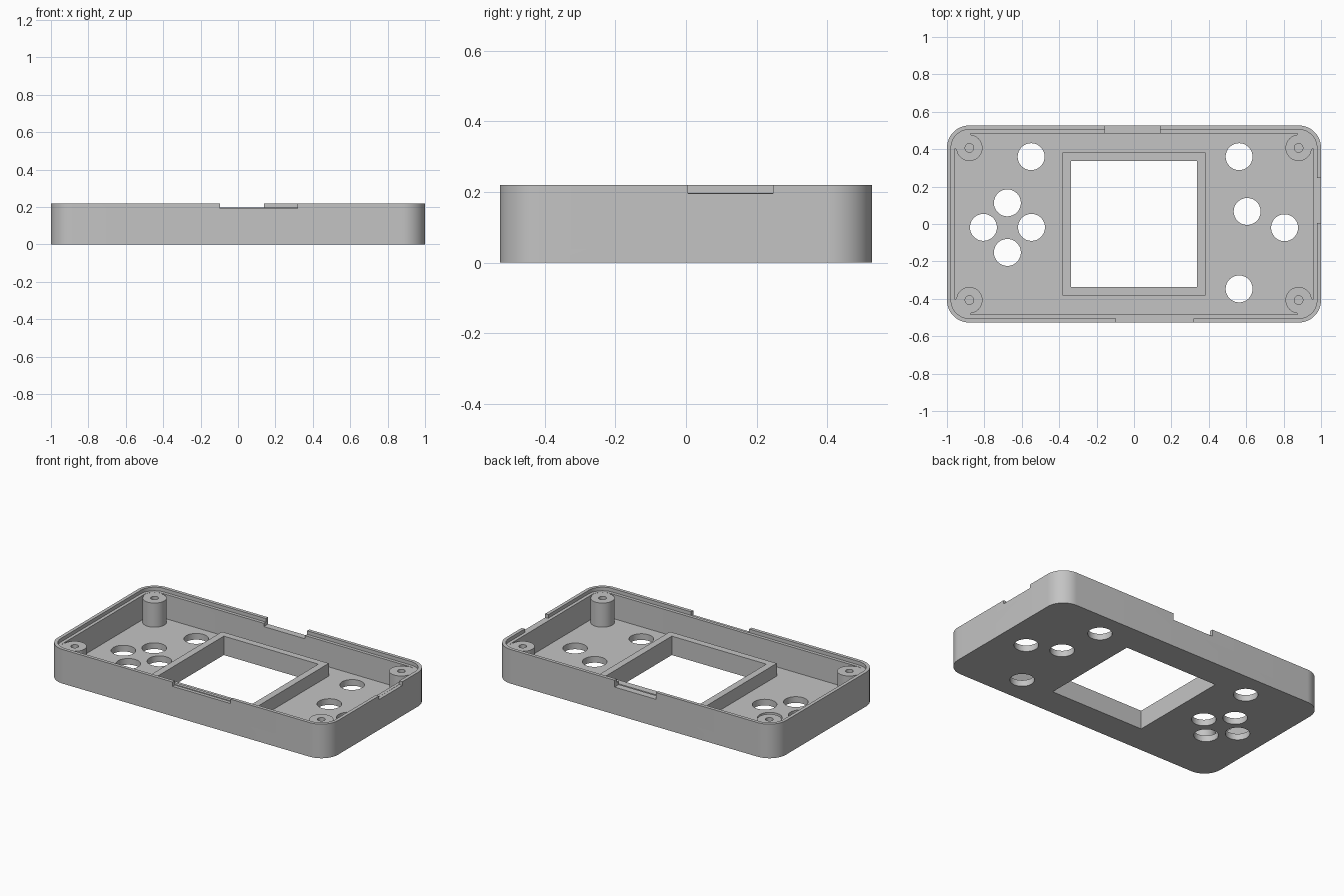
import bpy, bmesh
from math import cos, sin, pi, radians

if "Cube" in bpy.data.objects:
    bpy.data.objects.remove(bpy.data.objects["Cube"], do_unlink=True)

grey = bpy.data.materials.new("light_grey_plastic")
grey.use_nodes = True
colour = (0.55, 0.55, 0.55, 1)
grey.diffuse_color = colour
grey.node_tree.nodes["Principled BSDF"].inputs["Base Color"].default_value = colour

HEIGHT, FLOOR, LEDGE = 0.22, 0.04, 0.197
HALF_X, HALF_Y, CORNER = 1.0, 0.527, 0.12
LIP, WALL = 0.022, 0.043


def circle(x, y, r, n=48):
    return [(x + r * cos(2 * pi * i / n), y + r * sin(2 * pi * i / n)) for i in range(n)]


def rect(x0, x1, y0, y1):
    return [(x0, y0), (x1, y0), (x1, y1), (x0, y1)]


def rounded_rect(inset, n=16):
    """Case outline moved inwards by the inset."""
    r = CORNER - inset
    cx, cy = HALF_X - CORNER, HALF_Y - CORNER
    points = []
    for k, (sx, sy) in enumerate([(1, 1), (-1, 1), (-1, -1), (1, -1)]):
        for i in range(n + 1):
            a = (k + i / n) * pi / 2
            points.append((sx * cx + r * cos(a), sy * cy + r * sin(a)))
    return points


def make_object(name, bm):
    bmesh.ops.recalc_face_normals(bm, faces=bm.faces)
    mesh = bpy.data.meshes.new(name)
    bm.to_mesh(mesh)
    bm.free()
    mesh.materials.append(grey)
    obj = bpy.data.objects.new(name, mesh)
    bpy.context.collection.objects.link(obj)
    return obj


def prism(name, outline, z0, z1):
    bm = bmesh.new()
    base = bm.faces.new([bm.verts.new((x, y, z0)) for x, y in outline])
    top = bmesh.ops.extrude_face_region(bm, geom=[base], use_keep_orig=True)
    verts = [v for v in top["geom"] if isinstance(v, bmesh.types.BMVert)]
    bmesh.ops.translate(bm, verts=verts, vec=(0, 0, z1 - z0))
    return make_object(name, bm)


def tube(name, outer, inner, z0, z1):
    """Ring-shaped prism between two outlines with equal point counts."""
    bm = bmesh.new()
    loops = [[bm.verts.new((x, y, z)) for x, y in pts]
             for pts, z in [(outer, z0), (outer, z1), (inner, z1), (inner, z0)]]
    n = len(outer)
    for a, b in zip(loops, loops[1:] + loops[:1]):
        for i in range(n):
            j = (i + 1) % n
            bm.faces.new((a[i], a[j], b[j], b[i]))
    return make_object(name, bm)


def select_only(obj):
    bpy.ops.object.select_all(action='DESELECT')
    obj.select_set(True)
    bpy.context.view_layer.objects.active = obj


def cut(obj, outline, z0, z1):
    cutter = prism("cutter", outline, z0, z1)
    cutter.hide_render = True
    select_only(obj)
    mod = obj.modifiers.new("cut", 'BOOLEAN')
    mod.operation = 'DIFFERENCE'
    mod.solver = 'EXACT'
    mod.object = cutter
    bpy.ops.object.modifier_apply(modifier=mod.name)
    bpy.data.objects.remove(cutter, do_unlink=True)


# Tray-shaped case with a stepped rim
case = prism("case_shell", rounded_rect(0), 0, HEIGHT)
cut(case, rounded_rect(WALL), FLOOR, 0.3)
cut(case, rounded_rect(LIP), LEDGE, 0.3)

# Screen window and button holes
WINDOW = 0.337
cut(case, rect(-WINDOW, WINDOW, -WINDOW, WINDOW), -0.1, 0.1)
buttons = [(-0.55, 0.36), (-0.677, 0.113), (-0.805, -0.018), (-0.548, -0.018), (-0.677, -0.152),
           (0.562, 0.36), (0.605, 0.067), (0.805, -0.02), (0.562, -0.347)]
for x, y in buttons:
    cut(case, circle(x, y, 0.072), -0.1, 0.1)

# Rim notches: back through the wall, front and left side through the lip
cut(case, rect(-0.155, 0.14, 0.45, 0.6), 0.176, 0.3)
cut(case, rect(-0.097, 0.317, -0.6, LIP - HALF_Y), 0.192, 0.3)
cut(case, rect(HALF_X - LIP, 1.1, 0.006, 0.246), LEDGE - 0.001, 0.3)

# Raised frame around the screen window
FRAME = 0.381
frame = tube("screen_frame", rect(-FRAME, FRAME, -FRAME, FRAME),
             rect(-WINDOW, WINDOW, -WINDOW, WINDOW), FLOOR, 0.122)

# Screw posts, widened on the outer quarter to merge into the corners
parts = [case, frame]
for sx, side in ((1, "left"), (-1, "right")):
    for sy, end in ((-1, "front"), (1, "back")):
        cx, cy = sx * (HALF_X - CORNER), sy * (HALF_Y - CORNER)
        outer = []
        for x, y in circle(0, 0, 1):
            r = 0.082 if x * sx > -1e-4 and y * sy > -1e-4 else 0.07
            outer.append((cx + r * x, cy + r * y))
        parts.append(tube(f"screw_post_{end}_{side}", outer, circle(cx, cy, 0.023),
                          FLOOR, LEDGE - 0.001))

for part in parts:
    select_only(part)
    bpy.ops.object.shade_smooth_by_angle(angle=radians(30))
